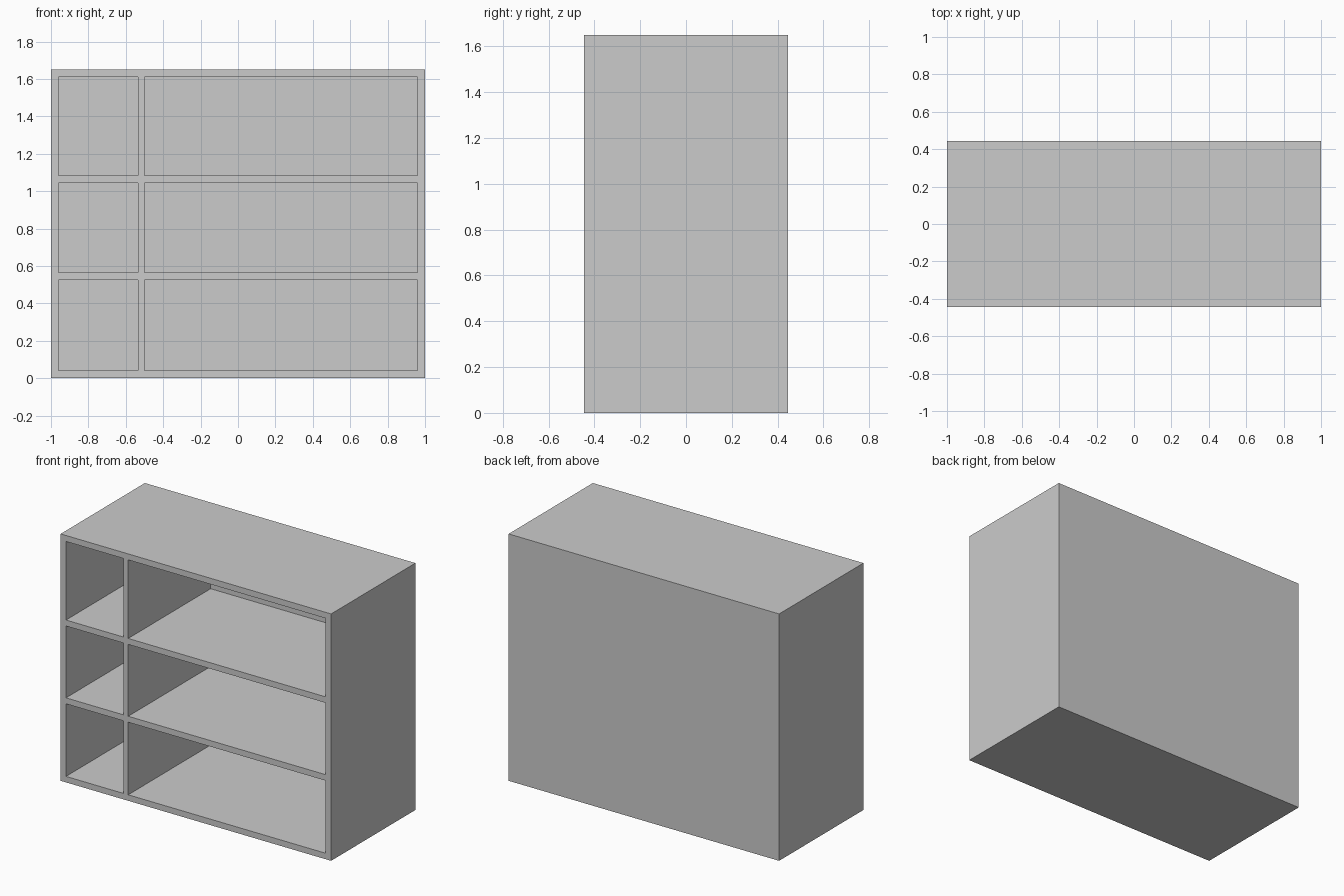
import bpy, bmesh

if "Cube" in bpy.data.objects:
    bpy.data.objects.remove(bpy.data.objects["Cube"])

FRONT, BACK = -0.445, 0.445
BACK_PANEL = 0.02
XS = [-1, -0.96, -0.535, -0.50, 0.96, 1]                    # sides and divider
ZS = [0, 0.04, 0.525, 0.565, 1.045, 1.085, 1.61, 1.65]      # base, shelves, top

bm = bmesh.new()


def quad(*pts):
    bm.faces.new([bm.verts.new(p) for p in pts])


def rect(x0, x1, z0, z1, y):
    quad((x0, y, z0), (x1, y, z0), (x1, y, z1), (x0, y, z1))


def tube(xs, zs, y0, y1):
    """Four walls running from depth y0 to y1 around a rectangle grid."""
    for a, b in zip(xs, xs[1:]):
        for z in (zs[0], zs[-1]):
            quad((a, y0, z), (b, y0, z), (b, y1, z), (a, y1, z))
    for a, b in zip(zs, zs[1:]):
        for x in (xs[0], xs[-1]):
            quad((x, y0, a), (x, y0, b), (x, y1, b), (x, y1, a))


# Outer carcass and solid back
tube(XS, ZS, FRONT, BACK)
for i in range(len(XS) - 1):
    for j in range(len(ZS) - 1):
        cell = XS[i], XS[i + 1], ZS[j], ZS[j + 1]
        rect(*cell, BACK)
        if i % 2 and j % 2:
            # Open compartment
            tube(cell[:2], cell[2:], FRONT, BACK - BACK_PANEL)
            rect(*cell, BACK - BACK_PANEL)
        else:
            # Front edge of a panel
            rect(*cell, FRONT)

# Weld into one closed shell with clean flat faces
bmesh.ops.remove_doubles(bm, verts=bm.verts, dist=1e-5)
bmesh.ops.recalc_face_normals(bm, faces=bm.faces)
bmesh.ops.dissolve_limit(bm, angle_limit=0.01, verts=bm.verts, edges=bm.edges)

mesh = bpy.data.meshes.new("shelf_cabinet")
bm.to_mesh(mesh)
bm.free()
bpy.context.collection.objects.link(bpy.data.objects.new("shelf_cabinet", mesh))
